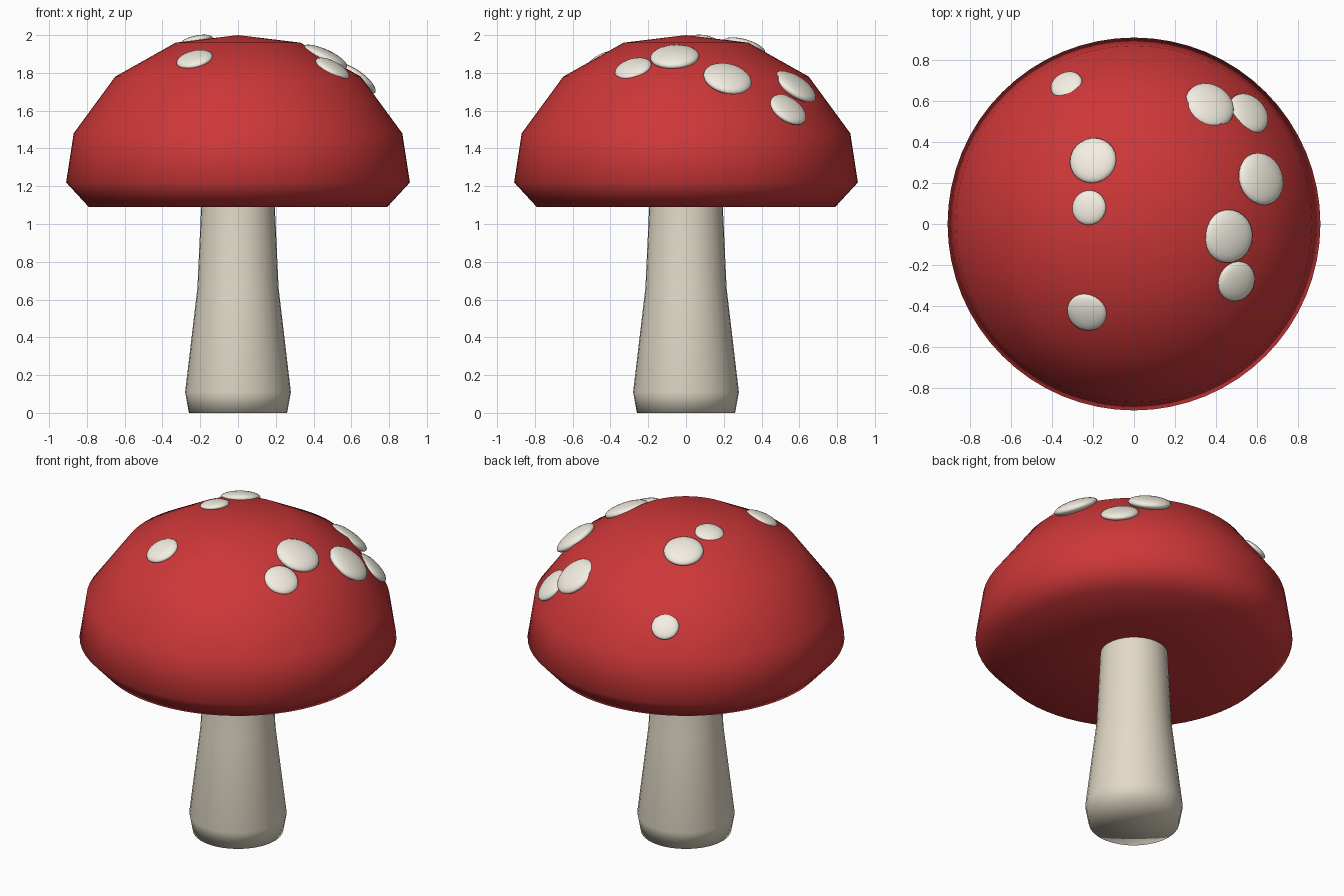
import bpy, bmesh
from math import pi, sin, cos, asin, hypot
from mathutils import Vector, Matrix

if "Cube" in bpy.data.objects:
    bpy.data.objects.remove(bpy.data.objects["Cube"])


def material(name, rgb):
    m = bpy.data.materials.new(name)
    m.diffuse_color = (*rgb, 1)
    m.use_nodes = True
    m.node_tree.nodes["Principled BSDF"].inputs["Base Color"].default_value = m.diffuse_color
    return m


def finish(name, bm, mat):
    for f in bm.faces:
        f.smooth = True
    me = bpy.data.meshes.new(name)
    bm.to_mesh(me)
    bm.free()
    me.materials.append(mat)
    ob = bpy.data.objects.new(name, me)
    bpy.context.collection.objects.link(ob)
    return ob


def lathe(name, profile, steps, mat):
    """Revolve (radius, z) points about the z axis."""
    bm = bmesh.new()
    verts = [bm.verts.new((r, 0, z)) for r, z in profile]
    edges = [bm.edges.new(p) for p in zip(verts, verts[1:])]
    bmesh.ops.spin(bm, geom=verts + edges, axis=(0, 0, 1), cent=(0, 0, 0),
                   angle=2 * pi, steps=steps, use_duplicate=False)
    bmesh.ops.remove_doubles(bm, verts=bm.verts[:], dist=1e-4)
    bmesh.ops.recalc_face_normals(bm, faces=bm.faces[:])
    return finish(name, bm, mat)


red = material("cap_red", (0.61, 0.038, 0.04))
cream = material("stem_cream", (0.76, 0.70, 0.57))
white = material("spot_white", (0.90, 0.86, 0.76))

# Stem, flared at the foot
lathe("stem", [(0, 0), (0.26, 0), (0.28, 0.11), (0.215, 0.66),
               (0.195, 1.09), (0.19, 1.2), (0, 1.2)], 32, cream)

# Domed cap with a slightly hollow underside
dome = [(0.79, 1.09), (0.91, 1.22), (0.87, 1.48), (0.65, 1.78), (0.33, 1.96), (0, 2.0)]
lathe("cap", [(0, 1.12), (0.2, 1.12)] + dome, 64, red)


def cap_height(r):
    for (r0, z0), (r1, z1) in zip(dome[1:], dome[2:]):
        if r1 <= r <= r0:
            return z0 + (z1 - z0) * (r0 - r) / (r0 - r1)


# Flattened round spots lying on the cap: x, y, radius
spots = [(0.62, 0.22, 0.13), (0.46, -0.06, 0.13), (0.50, -0.28, 0.10),
         (0.37, 0.58, 0.125), (0.56, 0.54, 0.11), (-0.33, 0.68, 0.08),
         (-0.20, 0.31, 0.115), (-0.22, 0.08, 0.085), (-0.23, -0.43, 0.098)]
for i, (x, y, size) in enumerate(spots):
    r = hypot(x, y)
    tilt = asin(r / 1.1)
    normal = Vector((x / r * sin(tilt), y / r * sin(tilt), cos(tilt)))
    bm = bmesh.new()
    bmesh.ops.create_uvsphere(bm, u_segments=24, v_segments=12, radius=size)
    turn = normal.to_track_quat('Z', 'Y').to_matrix().to_4x4()
    place = Matrix.Translation((x, y, cap_height(r))) @ turn @ Matrix.Diagonal((1, 1, 0.3, 1))
    bmesh.ops.transform(bm, matrix=place, verts=bm.verts[:])
    finish(f"spot_{i + 1}", bm, white)
